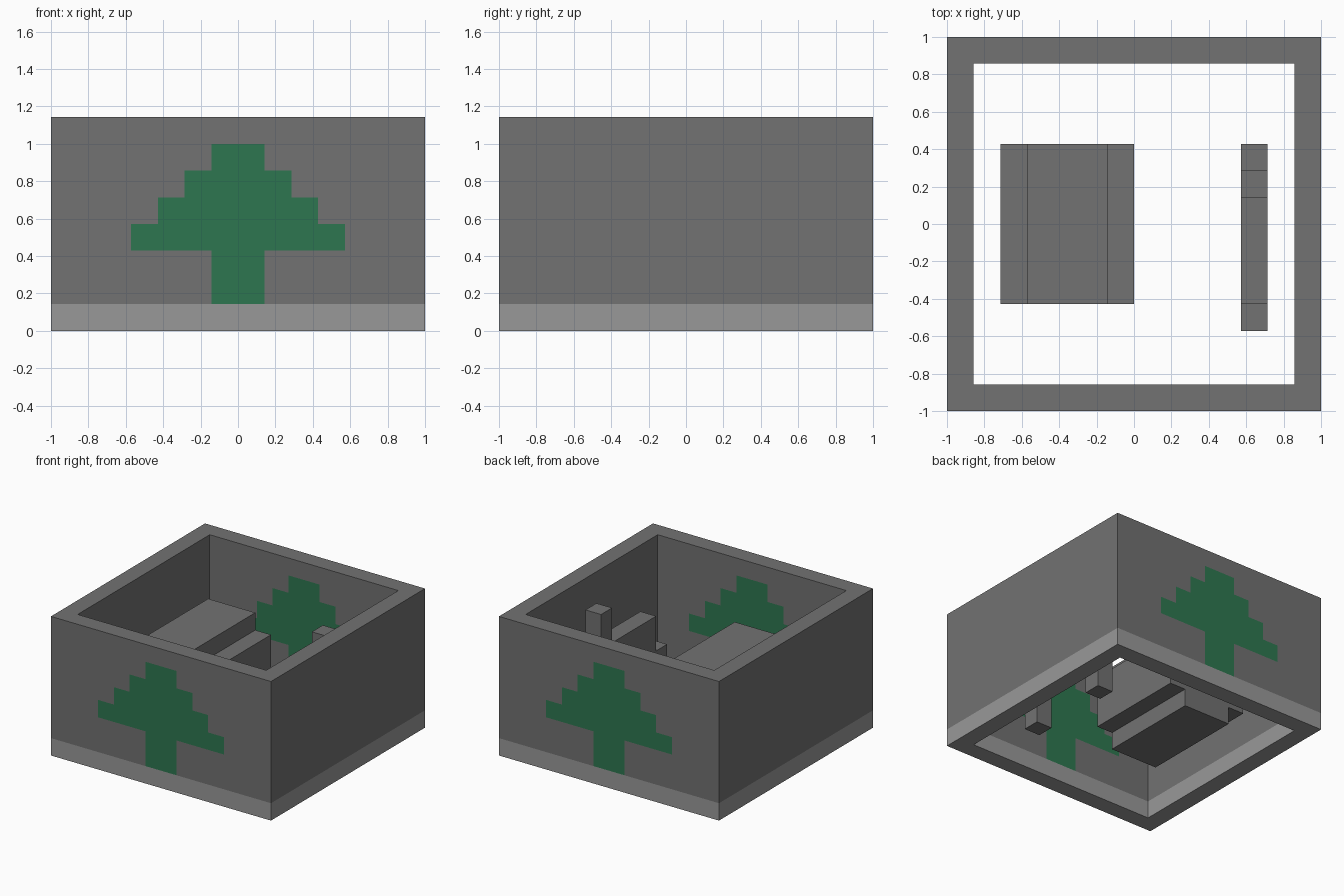
import bpy, bmesh
from mathutils import Vector

if "Cube" in bpy.data.objects:
    bpy.data.objects.remove(bpy.data.objects["Cube"])

U = 1 / 7  # one block of the model's grid


def material(name, rgb):
    m = bpy.data.materials.new(name)
    m.diffuse_color = (*rgb, 1)
    m.use_nodes = True
    m.node_tree.nodes["Principled BSDF"].inputs["Base Color"].default_value = m.diffuse_color
    return m


dark = material("dark_grey", (0.168, 0.168, 0.168))
light = material("light_grey", (0.315, 0.315, 0.315))
green = material("green", (0.027, 0.183, 0.079))


def finish(bm, name, mats):
    bmesh.ops.scale(bm, vec=(U, U, U), verts=bm.verts)
    bmesh.ops.recalc_face_normals(bm, faces=bm.faces)
    me = bpy.data.meshes.new(name)
    bm.to_mesh(me)
    bm.free()
    for m in mats:
        me.materials.append(m)
    ob = bpy.data.objects.new(name, me)
    bpy.context.collection.objects.link(ob)
    return ob


def extrude(bm, faces, vec):
    new = bmesh.ops.extrude_face_region(bm, geom=faces)["geom"]
    bmesh.ops.translate(bm, vec=vec, verts=[v for v in new if isinstance(v, bmesh.types.BMVert)])


def cut(bm, co, no):
    geom = bm.verts[:] + bm.edges[:] + bm.faces[:]
    bmesh.ops.bisect_plane(bm, geom=geom, dist=1e-4, plane_co=co, plane_no=no)


# Square ring of walls, open above and below
bm = bmesh.new()
corners = [(-1, -1), (1, -1), (1, 1), (-1, 1)]
outer = [bm.verts.new((7 * x, 7 * y, 0)) for x, y in corners]
inner = [bm.verts.new((6 * x, 6 * y, 0)) for x, y in corners]
ring = [bm.faces.new((outer[i], outer[(i + 1) % 4], inner[(i + 1) % 4], inner[i])) for i in range(4)]
extrude(bm, ring, (0, 0, 8))
for z in range(1, 8):
    cut(bm, (0, 0, z), (0, 0, 1))
for x in range(1, 5):
    for s in (-1, 1):
        cut(bm, (s * x, 0, 0), (1, 0, 0))

# Painted pale base band and stepped trees on the front and back walls
bm.normal_update()
tree_half_width = [0, 1, 1, 4, 3, 2, 1, 0]  # by block row
for f in bm.faces:
    c = f.calc_center_median()
    if c.z < 1:
        f.material_index = 1
    elif abs(f.normal.y) > 0.9 and abs(c.y) > 5.5 and c.z < 8 \
            and abs(c.x) < tree_half_width[int(c.z)]:
        f.material_index = 2
finish(bm, "box_walls", (dark, light, green))


def prism(name, points, depth):
    """Extrude a closed profile of 3D points along a vector."""
    bm = bmesh.new()
    f = bm.faces.new([bm.verts.new(p) for p in points])
    extrude(bm, [f], Vector(depth))
    return finish(bm, name, (dark,))


# Stepped drum inside the box
drum = [(-4, 1), (-1, 1), (-1, 2), (0, 2), (0, 5), (-1, 5),
        (-1, 6), (-4, 6), (-4, 5), (-5, 5), (-5, 2), (-4, 2)]
prism("stepped_drum", [(x, -3, z) for x, z in drum], (0, 6, 0))

# Thin cut-out figure with two legs, a tall post and a short tail
figure = [(-4, 2), (-3, 2), (-3, 0), (-2, 0), (-2, 2), (2, 2), (2, 0), (3, 0),
          (3, 5), (2, 5), (2, 7), (1, 7), (1, 5), (-3, 5), (-3, 3), (-4, 3)]
prism("cutout_figure", [(4, y, z) for y, z in figure], (1, 0, 0))
